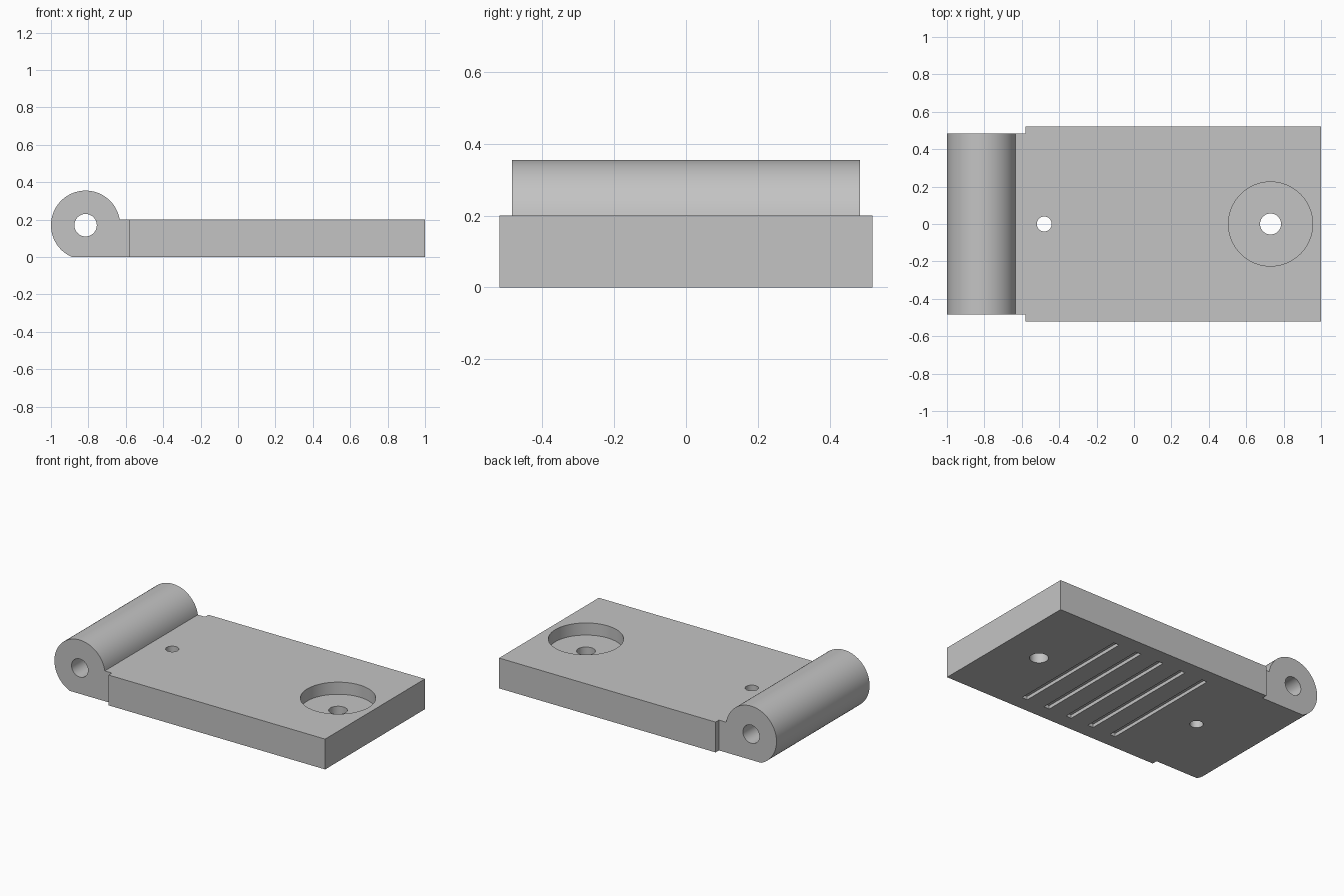
import bpy, bmesh
from math import asin, cos, sin, pi, radians
from mathutils import Matrix, Vector

if "Cube" in bpy.data.objects:
    bpy.data.objects.remove(bpy.data.objects["Cube"])

THICK = 0.2          # plate thickness
STEP_X = -0.58       # where the plate narrows into the knuckle
PIN = Vector((-0.815, 0, 0.17))
KNUCKLE_R = 0.185

grey = bpy.data.materials.new("plain_grey")
grey.use_nodes = True
grey.diffuse_color = (0.55, 0.55, 0.55, 1)
grey.node_tree.nodes["Principled BSDF"].inputs["Base Color"].default_value = grey.diffuse_color


def make(name, bm):
    bmesh.ops.recalc_face_normals(bm, faces=bm.faces[:])
    mesh = bpy.data.meshes.new(name)
    bm.to_mesh(mesh)
    bm.free()
    obj = bpy.data.objects.new(name, mesh)
    bpy.context.scene.collection.objects.link(obj)
    return obj


def box(name, x0, x1, half_y, z0, z1):
    bm = bmesh.new()
    size = Matrix.Diagonal((x1 - x0, 2 * half_y, z1 - z0, 1))
    place = Matrix.Translation(((x0 + x1) / 2, 0, (z0 + z1) / 2))
    bmesh.ops.create_cube(bm, size=1, matrix=place @ size)
    return make(name, bm)


def rod(name, centre, radius, length, axis="Z"):
    bm = bmesh.new()
    turn = Matrix.Rotation(pi / 2, 4, "X") if axis == "Y" else Matrix()
    bmesh.ops.create_cone(bm, cap_ends=True, segments=64, radius1=radius, radius2=radius,
                          depth=length, matrix=Matrix.Translation(centre) @ turn)
    return make(name, bm)


def cut(obj, cutters):
    # Subtract each cutter in turn, then discard it
    for cutter in cutters:
        mod = obj.modifiers.new("cut", "BOOLEAN")
        mod.operation = "DIFFERENCE"
        mod.solver = "EXACT"
        mod.object = cutter
        graph = bpy.context.evaluated_depsgraph_get()
        result = bpy.data.meshes.new_from_object(obj.evaluated_get(graph))
        obj.modifiers.clear()
        obj.data = result
        bpy.data.objects.remove(cutter)


def finish(obj):
    obj.data.materials.clear()
    obj.data.materials.append(grey)
    for face in obj.data.polygons:
        face.material_index = 0
    bpy.ops.object.select_all(action="DESELECT")
    obj.select_set(True)
    bpy.context.view_layer.objects.active = obj
    bpy.ops.object.shade_smooth_by_angle(angle=radians(15))


# Plate with counterbored screw hole, small hole and underside grooves
plate = box("plate", STEP_X, 1, 0.52, 0, THICK)
cutters = [
    rod("counterbore_cutter", (0.73, 0, 0.22), 0.225, 0.2),
    rod("screw_hole_cutter", (0.73, 0, 0.1), 0.056, 1),
    rod("small_hole_cutter", (-0.48, 0, 0.1), 0.04, 1),
]
for i in range(5):
    x = 0.488 - i * 0.169
    cutters.append(box("groove_cutter", x - 0.02, x + 0.02, 0.42, -0.1, 0.022))
cut(plate, cutters)
finish(plate)

# Hinge knuckle: round barrel flattened underneath, with a web to the plate
start = asin((THICK - PIN.z) / KNUCKLE_R)
end = pi + asin(PIN.z / KNUCKLE_R)
steps = 56
profile = [(STEP_X, 0), (STEP_X, THICK)]
for i in range(steps + 1):
    a = start + (end - start) * i / steps
    profile.append((PIN.x + KNUCKLE_R * cos(a), PIN.z + KNUCKLE_R * sin(a)))
bm = bmesh.new()
face = bm.faces.new([bm.verts.new((x, -0.485, z)) for x, z in profile])
ext = bmesh.ops.extrude_face_region(bm, geom=[face])
bmesh.ops.translate(bm, vec=(0, 0.97, 0),
                    verts=[v for v in ext["geom"] if isinstance(v, bmesh.types.BMVert)])
knuckle = make("hinge_knuckle", bm)
cut(knuckle, [rod("pin_hole_cutter", PIN, 0.06, 2, "Y")])
finish(knuckle)
